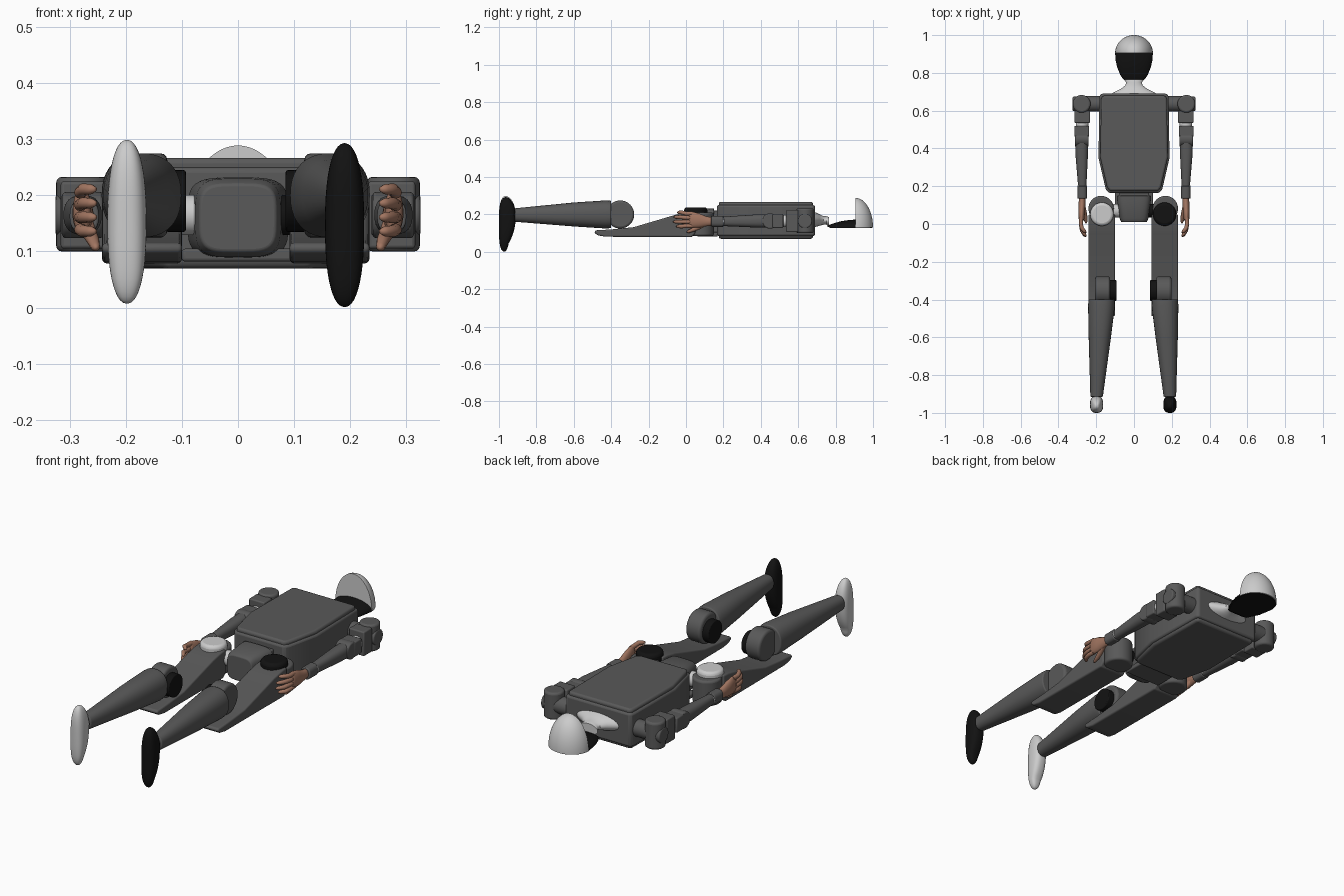
import bpy, bmesh, math
from mathutils import Vector

if "Cube" in bpy.data.objects:
    bpy.data.objects.remove(bpy.data.objects["Cube"])


def mat(name, c):
    m = bpy.data.materials.new(name)
    m.diffuse_color = (*c, 1)
    m.use_nodes = True
    m.node_tree.nodes["Principled BSDF"].inputs["Base Color"].default_value = m.diffuse_color
    return m


GREY = mat("dark_grey", (0.1, 0.1, 0.1))
WHITE = mat("white", (0.75, 0.75, 0.75))
BLACK = mat("black", (0.006, 0.006, 0.006))
SKIN = mat("skin", (0.36, 0.18, 0.12))


def finish(name, bm, m, bevel=0, angle=35):
    bmesh.ops.recalc_face_normals(bm, faces=bm.faces)
    me = bpy.data.meshes.new(name)
    bm.to_mesh(me)
    bm.free()
    ob = bpy.data.objects.new(name, me)
    bpy.context.collection.objects.link(ob)
    me.materials.append(m)
    if bevel:
        b = ob.modifiers.new("bevel", "BEVEL")
        b.width, b.segments, b.limit_method = bevel, 3, "ANGLE"
    bpy.ops.object.select_all(action="DESELECT")
    ob.select_set(True)
    bpy.context.view_layer.objects.active = ob
    bpy.ops.object.shade_smooth_by_angle(angle=math.radians(angle))
    return ob


def place(axis, t, a, b):
    """Point at t along axis; a, b are the other coordinates in x, y, z order."""
    return {"x": (t, a, b), "y": (a, t, b), "z": (a, b, t)}[axis]


def skin_rings(name, rings, m, bevel=0, angle=35):
    bm = bmesh.new()
    vs = [[bm.verts.new(p) for p in r] for r in rings]
    n = len(vs[0])
    for p, q in zip(vs, vs[1:]):
        for i in range(n):
            bm.faces.new((p[i], p[(i + 1) % n], q[(i + 1) % n], q[i]))
    bm.faces.new(vs[0])
    bm.faces.new(vs[-1])
    return finish(name, bm, m, bevel, angle)


def loft(name, axis, sections, m, power=2, bevel=0, n=40, angle=35):
    """Sections are (position, centre a, centre b, radius a, radius b)."""
    rings = []
    for t, ca, cb, ra, rb in sections:
        ring = []
        for i in range(n):
            c, s = math.cos(math.tau * i / n), math.sin(math.tau * i / n)
            ring.append(place(axis, t, ca + ra * math.copysign(abs(c) ** (2 / power), c),
                              cb + rb * math.copysign(abs(s) ** (2 / power), s)))
        rings.append(ring)
    return skin_rings(name, rings, m, bevel, angle)


def prism(name, axis, pts, lo, hi, m, bevel=0):
    return skin_rings(name, [[place(axis, t, *p) for p in pts] for t in (lo, hi)], m, bevel)


def cyl(name, axis, lo, hi, a, b, r, m, bevel=0.006):
    return loft(name, axis, [(lo, a, b, r, r), (hi, a, b, r, r)], m, bevel=bevel)


def box(name, lo, hi, m, bevel=0.006):
    (x0, y0, z0), (x1, y1, z1) = lo, hi
    return prism(name, "z", [(x0, y0), (x1, y0), (x1, y1), (x0, y1)], z0, z1, m, bevel)


def tube(name, pts, radii, m, n=12):
    """Rounded finger running through pts."""
    pts = [Vector(p) for p in pts]
    rings = []
    for i, p in enumerate(pts):
        d = (pts[min(i + 1, len(pts) - 1)] - pts[max(i - 1, 0)]).normalized()
        u = d.cross(Vector((0, 0, 1))).normalized()
        w = d.cross(u)
        rings.append([p + radii[i] * (u * math.cos(math.tau * k / n) + w * math.sin(math.tau * k / n))
                      for k in range(n)])
    return skin_rings(name, rings, m, angle=80)


def half_outline(pts):
    return pts + [(-x, y) for x, y in reversed(pts)]


# torso shell with raised upper and lower panels
outline = [(0.135, 0.165), (0.15, 0.185), (0.188, 0.35), (0.183, 0.675), (0.175, 0.69)]
prism("torso", "z", half_outline(outline), 0.085, 0.25, GREY, 0.01)
panel = half_outline([(x * 0.95, 0.42 + (y - 0.42) * 0.96) for x, y in outline])
prism("chest_panel", "z", panel, 0.07, 0.1, GREY, 0.012)
prism("back_panel", "z", panel, 0.23, 0.267, GREY, 0.01)

# pelvis and waist
loft("pelvis", "y", [(0.01, 0, 0.16, 0.068, 0.06), (0.03, 0, 0.16, 0.076, 0.07),
                     (0.13, 0, 0.16, 0.09, 0.072), (0.15, 0, 0.16, 0.09, 0.072)], GREY, 4, 0.004)
box("waist", (-0.08, 0.13, 0.1), (0.08, 0.18, 0.22), GREY)
box("pelvis_tray", (-0.1, 0.06, 0.082), (0.1, 0.17, 0.105), GREY)

# neck
loft("neck", "y", [(0.68, 0, 0.172, 0.125, 0.042), (0.695, 0, 0.172, 0.11, 0.038),
                   (0.715, 0, 0.17, 0.07, 0.03), (0.735, 0, 0.168, 0.045, 0.023),
                   (0.75, 0, 0.168, 0.042, 0.023), (0.765, 0, 0.16, 0.052, 0.026)], WHITE)

# face plate and the quarter-egg shell above it
visor = []
for y, w, h in [(0.757, 0.04, 0.006), (0.765, 0.056, 0.011), (0.79, 0.073, 0.02),
                (0.83, 0.089, 0.031), (0.87, 0.098, 0.037), (0.91, 0.1, 0.04)]:
    visor.append([(w * math.cos(math.pi * i / 24), y, 0.133 + h * math.sin(math.pi * i / 24))
                  for i in range(25)])
skin_rings("visor", visor, BLACK)
dome = []
for k in range(17):
    a = k / 16 * math.radians(89)
    y, s = 0.905 + 0.095 * math.sin(a), math.cos(a)
    dome.append([(0.1 * s * math.cos(math.pi * i / 32), y, 0.131 + 0.158 * s * math.sin(math.pi * i / 32))
                 for i in range(33)])
skin_rings("head_shell", dome, WHITE)
plate = [(0.098 * math.cos(math.pi * i / 24), 0.905 + 0.09 * math.sin(math.pi * i / 24)) for i in range(25)]
plate += [(-0.085, 0.83), (-0.055, 0.768), (0.055, 0.768), (0.085, 0.83)]
prism("face_underside", "z", plate, 0.128, 0.134, BLACK)

for side, s, accent, dz in (("left", -1, WHITE, 0.006), ("right", 1, BLACK, 0.0)):
    def X(x):                       # arm side
        return s * x

    def L(x):                       # leg side, slightly off centre
        return s * x - 0.004

    # shoulder
    cyl(side + "_shoulder_axle", "x", X(0.16), X(0.28), 0.636, 0.165, 0.041, GREY)
    cyl(side + "_shoulder_joint", "z", 0.1, 0.233, X(0.277), 0.636, 0.047, GREY, 0.01)
    cyl(side + "_shoulder_cap", "x", X(0.27), X(0.325), 0.636, 0.165, 0.038, GREY)

    # upper arm and elbow
    box(side + "_upper_arm", (X(0.232), 0.535, 0.105), (X(0.316), 0.6, 0.225), GREY)
    cyl(side + "_arm_ring", "y", 0.51, 0.545, X(0.275), 0.165, 0.033, WHITE)
    box(side + "_elbow_block", (X(0.237), 0.462, 0.128), (X(0.315), 0.52, 0.202), GREY)
    cyl(side + "_elbow_joint", "x", X(0.24), X(0.313), 0.45, 0.165, 0.041, GREY)

    # forearm and wrist
    loft(side + "_forearm", "y", [(0.47, X(0.277), 0.165, 0.034, 0.036), (0.38, X(0.277), 0.165, 0.034, 0.035),
                                  (0.2, X(0.274), 0.163, 0.022, 0.025)], GREY, 2.4)
    loft(side + "_wrist_cuff", "y", [(0.2, X(0.274), 0.163, 0.026, 0.03),
                                     (0.135, X(0.274), 0.163, 0.026, 0.029)], GREY, 2.6, 0.004)
    cyl(side + "_wrist_band", "y", 0.185, 0.205, X(0.274), 0.163, 0.025, WHITE, 0.002)

    # hand
    loft(side + "_palm", "y", [(0.145, X(0.274), 0.163, 0.017, 0.022), (0.11, X(0.275), 0.163, 0.018, 0.026),
                               (0.07, X(0.277), 0.168, 0.018, 0.038), (0.03, X(0.278), 0.173, 0.016, 0.043),
                               (0.015, X(0.278), 0.173, 0.01, 0.038)], SKIN, angle=80)
    for i in range(4):
        z, e = 0.139 + 0.022 * i, (-0.05, -0.068, -0.064, -0.045)[i]
        zt = z + 0.003 * (i - 1)
        tube(f"{side}_finger_{i + 1}",
             [(X(0.279), 0.035, z), (X(0.281), 0.0, z), (X(0.276), e * 0.5, zt),
              (X(0.262), e * 0.85, zt), (X(0.254), e, zt)],
             [0.011, 0.011, 0.0105, 0.009, 0.004], SKIN)
    tube(side + "_thumb", [(X(0.272), 0.1, 0.152), (X(0.265), 0.07, 0.133), (X(0.258), 0.04, 0.119),
                           (X(0.254), 0.012, 0.108), (X(0.253), 0.004, 0.106)],
         [0.014, 0.013, 0.011, 0.008, 0.003], SKIN)

    # hip motors
    cyl(side + "_hip_housing", "z", 0.085, 0.21, L(0.17), 0.082, 0.067, GREY, 0.01)
    cyl(side + "_hip_motor", "z", 0.12, 0.238, L(0.166), 0.052, 0.062, accent, 0.015)
    cyl(side + "_hip_axle", "x", L(0.07), L(0.15), 0.07, 0.165, 0.036, accent)

    # thigh wedge
    prism(side + "_thigh", "x", [(-0.485, 0.115), (-0.49, 0.102), (-0.47, 0.088), (-0.43, 0.081), (0.03, 0.079),
                                 (0.05, 0.1), (0.05, 0.215), (0.01, 0.212), (-0.05, 0.2),
                                 (-0.28, 0.132), (-0.4, 0.12)], L(0.096), L(0.238), GREY, 0.012)

    # knee
    cyl(side + "_knee_joint", "x", L(0.122), L(0.202), -0.352, 0.2, 0.075, GREY, 0.012)
    cyl(side + "_knee_cap", "x", L(0.089), L(0.125), -0.352, 0.19, 0.055, BLACK, 0.004)

    # shin
    loft(side + "_shin", "y", [(-0.4, L(0.168), 0.2, 0.068, 0.073), (-0.43, L(0.168), 0.2, 0.071, 0.075),
                               (-0.6, L(0.177), 0.2, 0.059, 0.064), (-0.915, L(0.194), 0.197, 0.033, 0.036)],
         GREY, 2.3, 0.005)
    cyl(side + "_ankle", "y", -0.95, -0.905, L(0.194), 0.195, 0.024, BLACK)

    # foot, toe pointing down, sole at the far end
    foot = []
    for k in range(25):
        u = -math.cos(math.pi * (0.01 + 0.98 * k / 24))
        w = (1 - abs(u) ** 2.4) ** (1 / 2.2)
        back = -0.945 + 0.035 * max(0, 1 - (u - 0.3) ** 2)
        half = (back + 1.0) / 2 * (1 - abs(u) ** 4) ** 0.5
        foot.append((0.147 + dz + 0.146 * u, L(0.194), -1.0 + (back + 1.0) / 2, 0.035 * w, half))
    loft(side + "_foot", "z", foot, accent, 2.6, angle=60)
